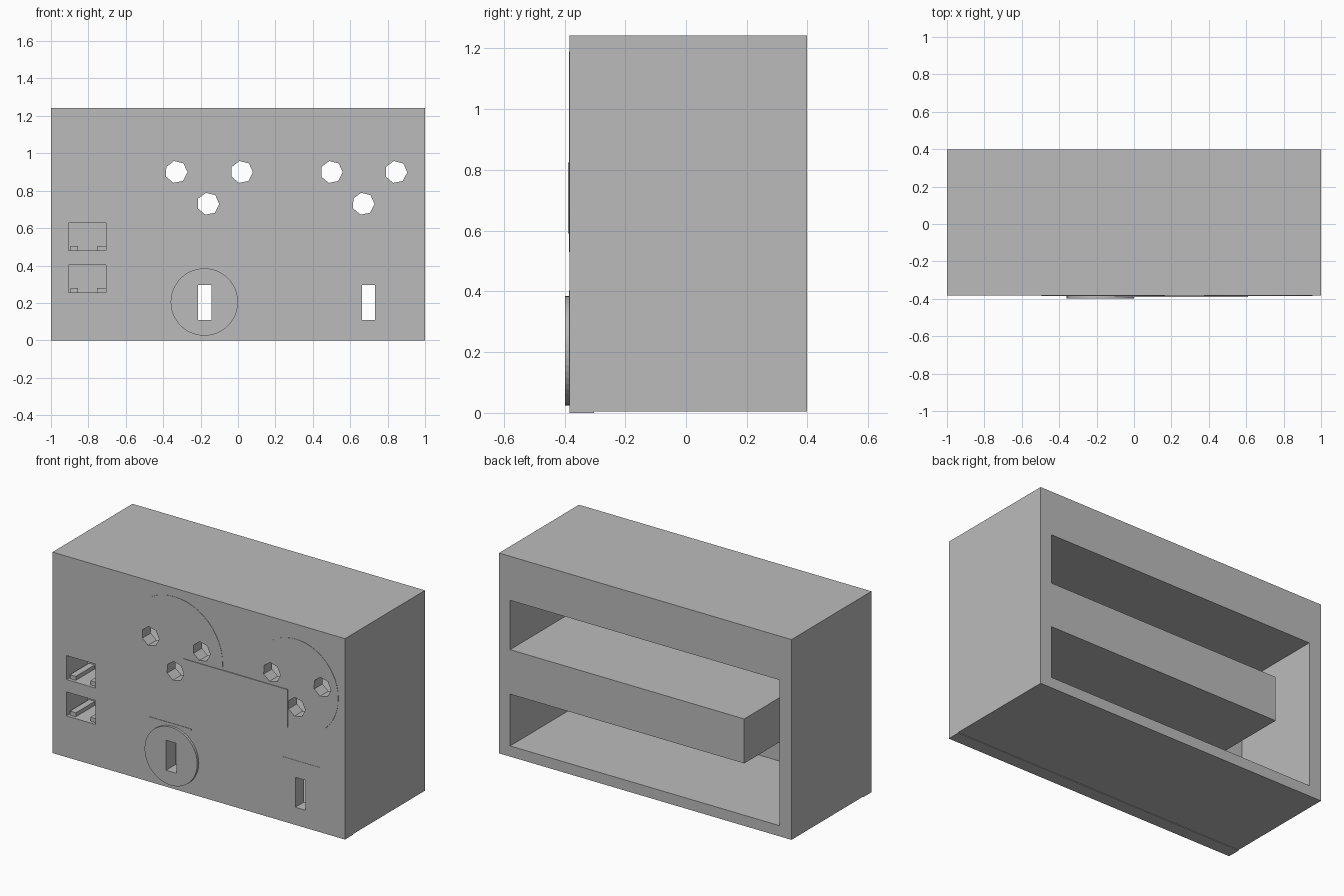
import bpy, math
from mathutils import Matrix

if "Cube" in bpy.data.objects:
    bpy.data.objects.remove(bpy.data.objects["Cube"])

grey = bpy.data.materials.new("plain grey")
grey.diffuse_color = (0.5, 0.5, 0.5, 1)
grey.use_nodes = True
grey.node_tree.nodes["Principled BSDF"].inputs["Base Color"].default_value = grey.diffuse_color

FRONT, INNER, BACK, TOP = -0.383, -0.303, 0.398, 1.242


def block(name, x0, x1, y0, y1, z0, z1):
    """Axis-aligned box given by its limits."""
    bpy.ops.mesh.primitive_cube_add(size=1)
    ob = bpy.context.object
    ob.name = name
    ob.data.transform(Matrix.Translation(((x0 + x1) / 2, (y0 + y1) / 2, (z0 + z1) / 2))
                      @ Matrix.Diagonal((x1 - x0, y1 - y0, z1 - z0, 1)))
    ob.data.materials.append(grey)
    return ob


def disc(name, x, z, r, y0, y1, sides, turn=0.0):
    """Round plate or prism with its axis along y."""
    bpy.ops.mesh.primitive_cylinder_add(vertices=sides, radius=r, depth=y1 - y0)
    ob = bpy.context.object
    ob.name = name
    ob.data.transform(Matrix.Translation((x, (y0 + y1) / 2, z))
                      @ Matrix.Rotation(math.pi / 2, 4, 'X')
                      @ Matrix.Rotation(turn, 4, 'Z'))
    ob.data.materials.append(grey)
    return ob


def cut(ob, cutters):
    bpy.context.view_layer.objects.active = ob
    for c in cutters:
        m = ob.modifiers.new("cut", 'BOOLEAN')
        m.operation, m.solver, m.object = 'DIFFERENCE', 'EXACT', c
        bpy.ops.object.modifier_apply(modifier=m.name)


# Casing made of slabs around the open back
block("roof", -1, 1, INNER, BACK, 0.97, TOP)
block("floor", -1, 1, INNER, BACK, 0.004, 0.07)
block("left_wall", -1, -0.917, INNER, BACK, 0.07, 0.97)
block("right_wall", 0.924, 1, INNER, BACK, 0.07, 0.97)
block("middle_divider", -0.677, 0.924, INNER, BACK, 0.39, 0.665)

# Front panel and the slim plates on it
panel = block("front_panel", -1, 1, FRONT, INNER, 0, TOP)
outlets = []
for i, x in enumerate((-0.165, 0.665)):
    outlets.append(disc(f"round_socket_plate_{i}", x, 0.86, 0.33 if i == 0 else 0.29,
                        FRONT - 0.002, FRONT + 0.01, 48))
label = block("label_plate", -0.1, 0.61, FRONT - 0.006, FRONT + 0.01, 0.59, 0.825)
switch_disc = disc("switch_disc", -0.18, 0.205, 0.18, -0.398, FRONT + 0.01, 48)
slot_plate = block("slot_plate", 0.57, 0.83, FRONT - 0.002, FRONT + 0.01, 0.03, 0.4)
block("slot_trim", -0.335, -0.05, FRONT - 0.003, FRONT + 0.01, 0.395, 0.403)

# Cutters for pin holes, slots and network ports
pins, slots, ports = [], [], []
for x, z in ((-0.33, 0.9), (0.02, 0.9), (-0.16, 0.73),
             (0.5, 0.9), (0.845, 0.9), (0.67, 0.73)):
    pins.append(disc("pin_cutter", x, z, 0.06, -0.5, -0.2, 7, 0.2))
for x in (-0.178, 0.697):
    slots.append(block("slot_cutter", x - 0.035, x + 0.035, -0.5, -0.2, 0.11, 0.295))
for z in (0.255, 0.48):
    ports.append(block("port_cutter", -0.905, -0.705, -0.5, -0.2, z, z + 0.148))
cut(panel, pins + slots + ports)
cut(outlets[0], pins[:3])
cut(outlets[1], pins[3:])
cut(switch_disc, slots[:1])
cut(slot_plate, slots[1:])
cut(label, pins)
for c in pins + slots + ports:
    bpy.data.objects.remove(c)

# Hollow network port bodies behind the panel
for n, z in (("lower", 0.255), ("upper", 0.48)):
    x0, x1, t, end = -0.905, -0.705, 0.008, -0.17
    top = z + 0.148
    block(n + "_port_left_side", x0 - t, x0, INNER, end, z - t, top + t)
    block(n + "_port_right_side", x1, x1 + t, INNER, end, z - t, top + t)
    block(n + "_port_top", x0, x1, INNER, end, top, top + t)
    block(n + "_port_floor", x0, x1, INNER, end, z - t, z)
    block(n + "_port_back", x0, x1, end - t, end, z, top)
    block(n + "_port_left_rail", x0 + 0.01, x0 + 0.05, FRONT + 0.02, end - t, z, z + 0.025)
    block(n + "_port_right_rail", x1 - 0.05, x1, FRONT + 0.02, end - t, z, z + 0.025)
